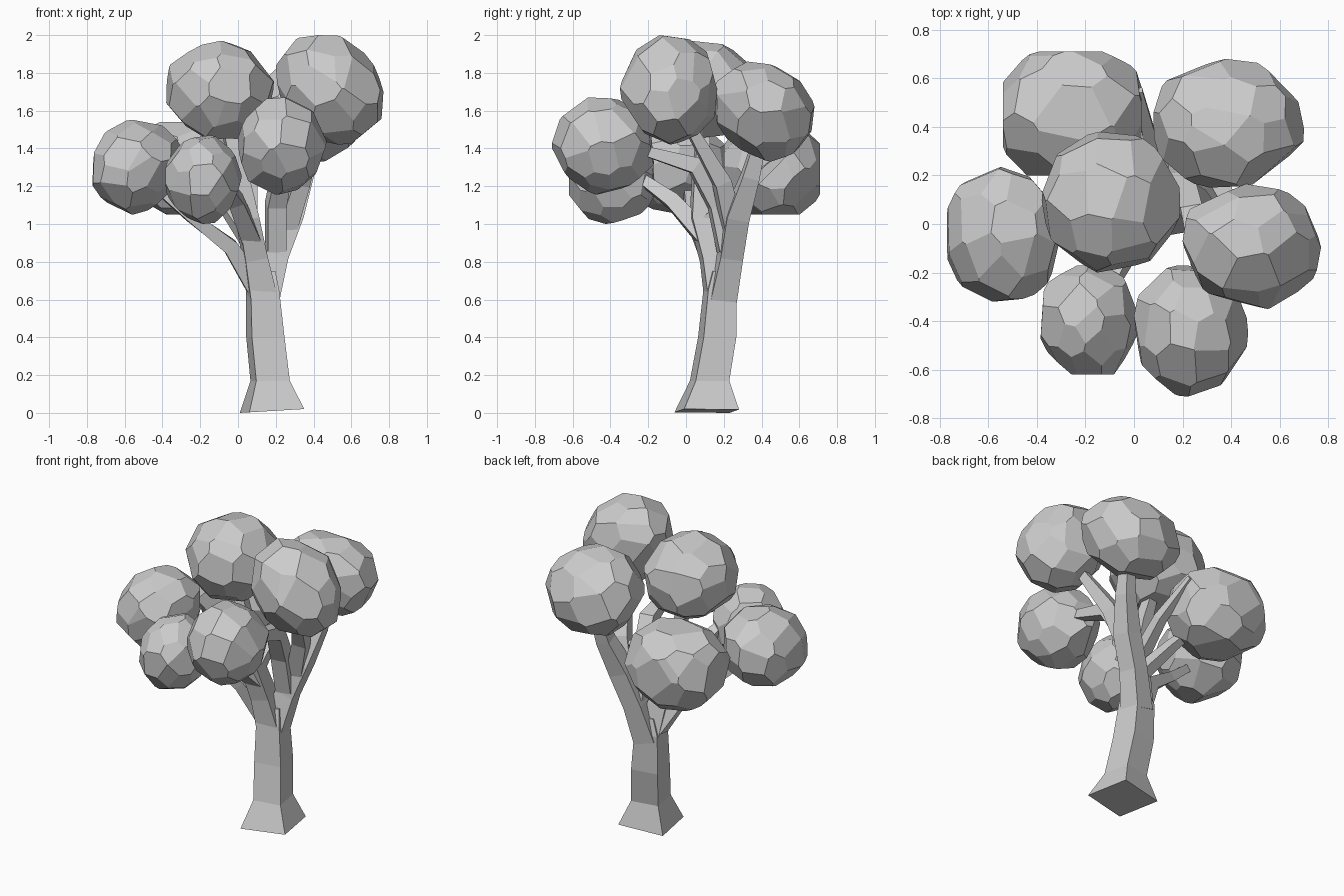
import bpy, bmesh, math, random
from mathutils import Vector, Matrix

random.seed(4)
cube = bpy.data.objects.get("Cube")
if cube:
    bpy.data.objects.remove(cube)

grey = bpy.data.materials.new("pale_grey")
grey.use_nodes = True
COLOUR = (0.6, 0.6, 0.6, 1)
grey.diffuse_color = COLOUR
grey.node_tree.nodes["Principled BSDF"].inputs["Base Color"].default_value = COLOUR


def finish(bm, name):
    bmesh.ops.recalc_face_normals(bm, faces=bm.faces)
    mesh = bpy.data.meshes.new(name)
    bm.to_mesh(mesh)
    bm.free()
    mesh.materials.append(grey)
    obj = bpy.data.objects.new(name, mesh)
    bpy.context.collection.objects.link(obj)
    return obj


def limb(name, path, widths, upright=False):
    """Square tapered tube through the path points."""
    pts = [Vector(p) for p in path]
    bm = bmesh.new()
    rings = []
    turn = math.radians(10)
    ref = Vector((math.cos(turn), math.sin(turn), 0))
    for i, (p, w) in enumerate(zip(pts, widths)):
        along = (pts[min(i + 1, len(pts) - 1)] - pts[max(i - 1, 0)]).normalized()
        if upright:
            along = Vector((0, 0, 1))
        side = (ref - along * ref.dot(along)).normalized()
        front = along.cross(side)
        rings.append([bm.verts.new(p + (side * a + front * b) * w / 2)
                      for a, b in ((-1, -1), (1, -1), (1, 1), (-1, 1))])
    for low, high in zip(rings, rings[1:]):
        for k in range(4):
            n = (k + 1) % 4
            bm.faces.new((low[k], low[n], high[n], high[k]))
    bm.faces.new(rings[0][::-1])
    bm.faces.new(rings[-1])
    if upright:
        # slightly tilted foot
        for v in rings[0]:
            v.co.z = max(0, (v.co.x - 0.01) * 0.06)
    return finish(bm, name)


def leaf_clump(name, low, high, lean=(0, 0), block=2, count=40):
    """Faceted ball: a block trimmed by planes scattered round a sphere."""
    bm = bmesh.new()
    bmesh.ops.create_cube(bm, size=2 * block)
    spin = Matrix.Rotation(random.uniform(0, 6), 3, Vector((1, random.random(), 0.5)))
    for i in range(count):
        z = 1 - (2 * i + 1) / count
        r = math.sqrt(1 - z * z)
        a = i * math.pi * (3 - math.sqrt(5))
        n = Vector((r * math.cos(a), r * math.sin(a), z))
        n += Vector([random.uniform(-0.16, 0.16) for _ in range(3)])
        n = (spin @ n).normalized()
        cut = bmesh.ops.bisect_plane(
            bm, geom=bm.verts[:] + bm.edges[:] + bm.faces[:],
            plane_co=n * random.uniform(0.97, 1.02), plane_no=n, clear_outer=True)
        rim = [e for e in cut["geom_cut"] if isinstance(e, bmesh.types.BMEdge)]
        if rim:
            bmesh.ops.contextual_create(bm, geom=rim)
    # lean the top sideways, then fit the ball between its two corners
    for v in bm.verts:
        v.co.x += lean[0] * v.co.z
        v.co.y += lean[1] * v.co.z
    for axis in range(3):
        vals = [v.co[axis] for v in bm.verts]
        lo, hi = min(vals), max(vals)
        for v in bm.verts:
            t = (v.co[axis] - lo) / (hi - lo)
            v.co[axis] = low[axis] + t * (high[axis] - low[axis])
    return finish(bm, name)


# Trunk with flared foot
limb("trunk",
     [(0.18, 0.11, 0), (0.17, 0.125, 0.17), (0.145, 0.165, 0.4), (0.13, 0.18, 0.65),
      (0.14, 0.185, 0.75)],
     [0.295, 0.18, 0.175, 0.152, 0.1], upright=True)

# Main boughs
limb("back_left_bough",
     [(0.14, 0.19, 0.6), (0.2, 0.235, 0.83), (0.28, 0.27, 1.04), (0.35, 0.34, 1.25),
      (0.4, 0.42, 1.55)], [0.14, 0.12, 0.12, 0.09, 0.05])
limb("middle_bough",
     [(0.13, 0.18, 0.6), (0.09, 0.14, 0.82), (0.05, 0.08, 1.03), (0.0, 0.08, 1.3),
      (-0.08, 0.1, 1.6)], [0.145, 0.12, 0.11, 0.08, 0.05])
limb("right_bough",
     [(0.09, 0.17, 0.68), (-0.04, 0.1, 0.88), (-0.25, 0.03, 1.04), (-0.5, 0, 1.25)],
     [0.11, 0.08, 0.06, 0.04])

# Side branches
limb("left_branch",
     [(0.25, 0.25, 0.96), (0.33, 0.19, 1.22), (0.43, 0.0, 1.55)], [0.1, 0.09, 0.05])
limb("front_left_branch",
     [(0.2, 0.22, 0.86), (0.2, 0.17, 1.1), (0.24, 0.05, 1.31), (0.27, -0.23, 1.39)],
     [0.1, 0.1, 0.09, 0.05])
limb("back_right_branch",
     [(0.07, 0.14, 0.9), (-0.05, 0.28, 1.07), (-0.2, 0.42, 1.25)], [0.08, 0.06, 0.04])
limb("front_right_branch",
     [(0.07, 0.11, 0.92), (-0.01, -0.07, 1.12), (-0.13, -0.32, 1.3)], [0.1, 0.08, 0.04])
limb("bare_back_twig",
     [(0.06, 0.1, 1.0), (0.07, 0.33, 1.2), (0.02, 0.55, 1.4)], [0.08, 0.06, 0.03])

# Leaf clumps: lowest corner, highest corner, sideways lean, block half-size
CLUMPS = {
    "back_right_leaves": ((-0.54, 0.2, 1.05), (0.03, 0.71, 1.54), (0, 0), 0.93),
    "back_left_leaves": ((0.08, 0.15, 1.33), (0.70, 0.68, 1.86), (0, -0.15), 2),
    "left_leaves": ((0.2, -0.35, 1.42), (0.77, 0.165, 2.0), (-0.2, 0), 2),
    "crown_leaves": ((-0.38, -0.2, 1.45), (0.19, 0.38, 1.97), (0, 0), 2),
    "front_left_leaves": ((0.0, -0.71, 1.155), (0.47, -0.17, 1.67), (0, 0), 2),
    "right_leaves": ((-0.77, -0.32, 1.05), (-0.3, 0.235, 1.55), (0.1, 0), 2),
    "front_right_leaves": ((-0.385, -0.62, 1.0), (0.02, -0.17, 1.47), (0, 0), 2),
}
for clump, settings in CLUMPS.items():
    leaf_clump(clump, *settings)
